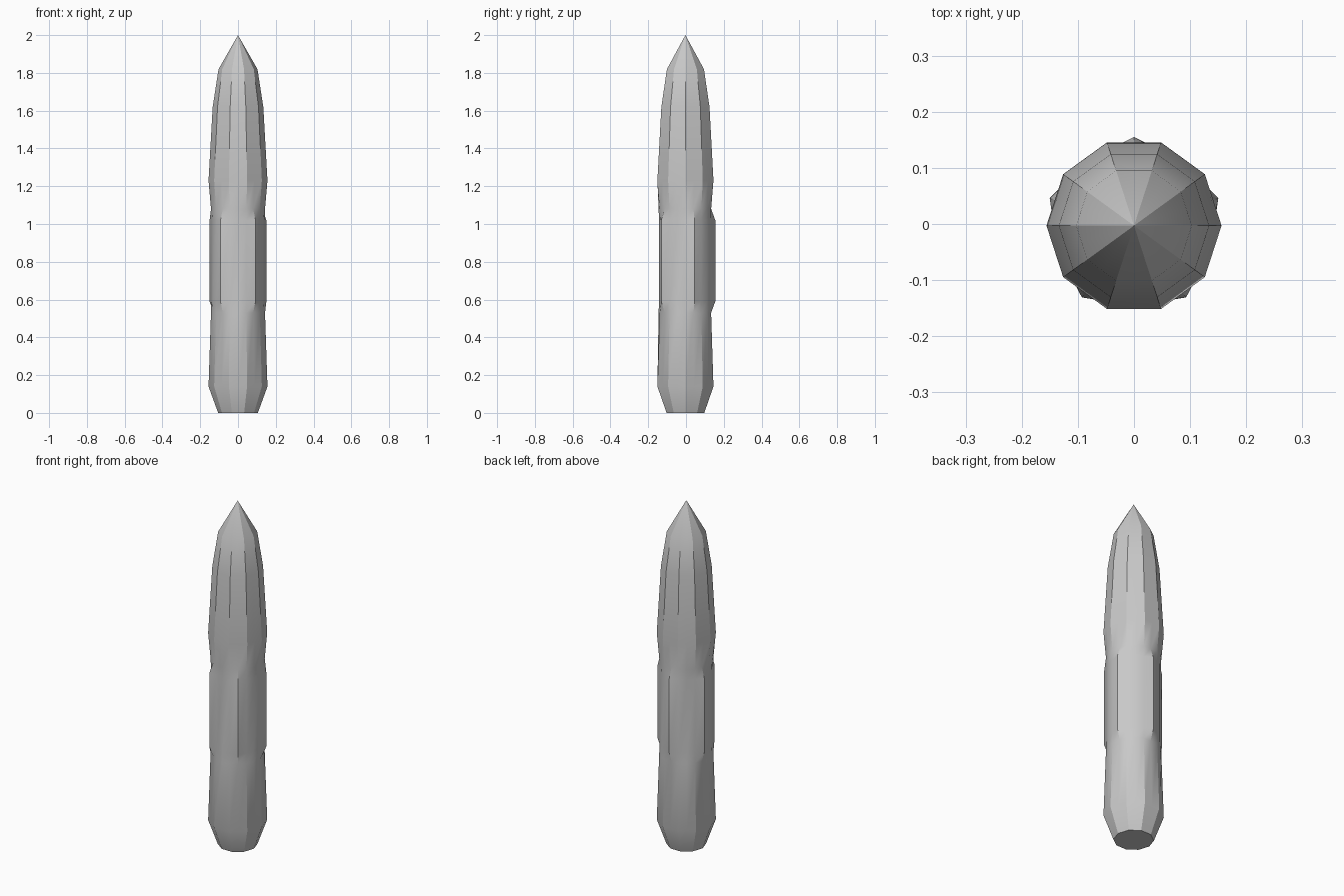
import bpy, bmesh, math

cube = bpy.data.objects.get("Cube")
if cube:
    bpy.data.objects.remove(cube, do_unlink=True)

SIDES = 10
STEPS = SIDES * 2          # corners plus the middle of every flat
FLAT = math.cos(math.pi / SIDES)
Y_SHIFT = -0.003

grey = bpy.data.materials.new("plain grey")
grey.use_nodes = True
colour = (0.58, 0.58, 0.58, 1)
grey.diffuse_color = colour
grey.node_tree.nodes["Principled BSDF"].inputs["Base Color"].default_value = colour

# Each ring: height, corner radius, radius at ridged flats, at plain flats
def ten_sided(z, r):
    return z, r, r * FLAT, r * FLAT

rings = [
    ten_sided(0, 0.105),
    ten_sided(0.14, 0.156),
    (0.53, 0.143, 0.136, 0.142),
    (0.59, 0.141, 0.158, 0.14),
    (1.02, 0.141, 0.158, 0.14),
    (1.08, 0.143, 0.136, 0.142),
    ten_sided(1.23, 0.156),
    ten_sided(1.62, 0.134),
    ten_sided(1.82, 0.103),
]

bm = bmesh.new()
loops = []
for z, corner, ridge, plain in rings:
    loop = []
    for i in range(STEPS):
        a = i * math.tau / STEPS
        r = corner if i % 2 == 0 else (ridge if i % 4 == 1 else plain)
        loop.append(bm.verts.new((r * math.cos(a), r * math.sin(a) + Y_SHIFT, z)))
    loops.append(loop)

# Body walls between neighbouring rings
for low, high in zip(loops, loops[1:]):
    for i in range(STEPS):
        j = (i + 1) % STEPS
        bm.faces.new((low[i], low[j], high[j], high[i]))

# Pointed nose and flat base
tip = bm.verts.new((0, Y_SHIFT, 2))
for i in range(STEPS):
    bm.faces.new((loops[-1][i], loops[-1][(i + 1) % STEPS], tip))
bm.faces.new(loops[0][::-1])
bmesh.ops.recalc_face_normals(bm, faces=bm.faces)

mesh = bpy.data.meshes.new("pointed_body")
bm.to_mesh(mesh)
bm.free()
mesh.materials.append(grey)
body = bpy.data.objects.new("pointed_body", mesh)
bpy.context.collection.objects.link(body)

bpy.ops.object.select_all(action="DESELECT")
body.select_set(True)
bpy.context.view_layer.objects.active = body
bpy.ops.object.shade_smooth_by_angle(angle=math.radians(30))
